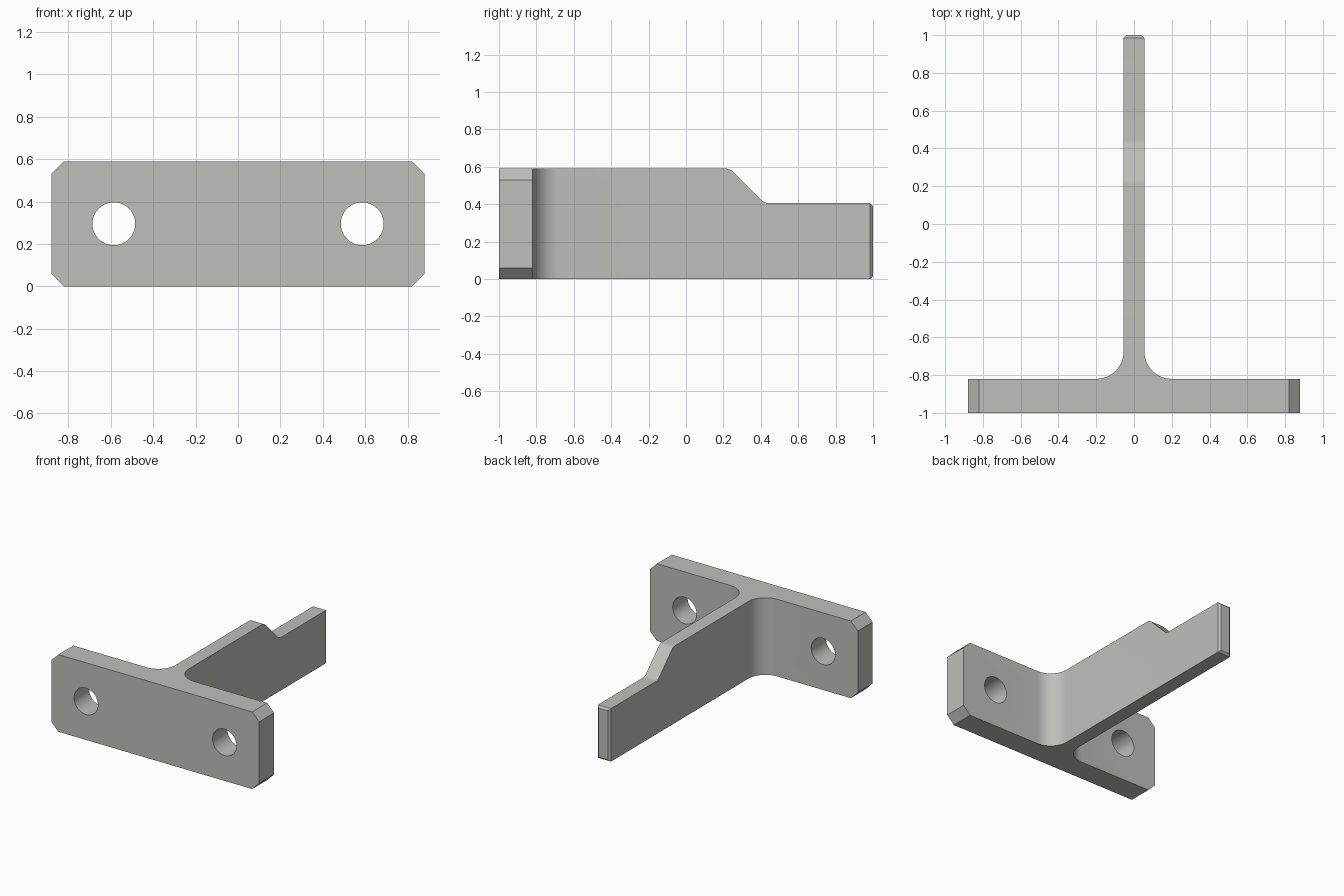
import bpy, bmesh, math
from mathutils import Matrix, Vector

if "Cube" in bpy.data.objects:
    bpy.data.objects.remove(bpy.data.objects["Cube"])


def arc(cx, cy, r, a0, a1, n=12):
    """Points on a circular arc, angles in degrees."""
    angles = [math.radians(a0 + (a1 - a0) * i / n) for i in range(n + 1)]
    return [(cx + r * math.cos(a), cy + r * math.sin(a)) for a in angles]


def prism(name, points, place, start, end):
    """Extrude a 2D outline from start to end; place maps (u, v, depth) to xyz."""
    bm = bmesh.new()
    face = bm.faces.new([bm.verts.new(place(u, v, start)) for u, v in points])
    step = Vector(place(0, 0, end)) - Vector(place(0, 0, start))
    new = bmesh.ops.extrude_face_region(bm, geom=[face])["geom"]
    bmesh.ops.translate(bm, vec=step, verts=[g for g in new if isinstance(g, bmesh.types.BMVert)])
    bmesh.ops.recalc_face_normals(bm, faces=bm.faces)
    mesh = bpy.data.meshes.new(name)
    bm.to_mesh(mesh)
    bm.free()
    obj = bpy.data.objects.new(name, mesh)
    bpy.context.collection.objects.link(obj)
    return obj


def combine(target, tool, operation):
    """Apply a boolean and discard the tool."""
    bpy.context.view_layer.objects.active = target
    mod = target.modifiers.new("cut", 'BOOLEAN')
    mod.operation, mod.solver, mod.object = operation, 'EXACT', tool
    bpy.ops.object.modifier_apply(modifier=mod.name)
    bpy.data.objects.remove(tool)


W, H = 0.88, 0.59           # half width and height of the plate
T, PLATE, R = 0.055, -0.82, 0.145   # half web thickness, plate back, fillet radius

# T-shaped plan with filleted inner corners and a chamfered web end
half = [(1, -1.1), (1, PLATE)]
half += arc(T + R, PLATE + R, R, 270, 180)
half += [(T, 0.985), (T - 0.025, 1.01)]
plan = half + [(-x, y) for x, y in reversed(half)]
bracket = prism("t_bracket", plan, lambda u, v, d: (u, v, d), -0.1, 0.7)

# Side outline: full height, rounded 45 degree step, low tongue
r = 0.06
t = r * math.tan(math.radians(22.5))
low = 0.405
side = [(-1, 0), (0.985, 0), (1, 0.015), (1, low - 0.015), (0.985, low)]
side += arc(0.42 + t, low + r, r, 270, 225, 6)
side += arc(0.235 - t, H - r, r, 45, 90, 6)
side += [(-1, H)]
combine(bracket, prism("side_cutter", side, lambda u, v, d: (d, u, v), -1.2, 1.2), 'INTERSECT')

# Front outline: chamfered plate corners (overshooting top and bottom)
c, e = 0.06, 0.05
right = [(W - c - e, -e), (W, c), (W, H - c), (W - c - e, H + e)]
front = right + [(-x, z) for x, z in reversed(right)]
combine(bracket, prism("front_cutter", front, lambda u, v, d: (u, d, v), -1.2, 1.2), 'INTERSECT')

# Two bolt holes through the plate
for s in (-1, 1):
    ring = arc(s * 0.586, H / 2, 0.101, 0, 360, 48)[:-1]
    combine(bracket, prism("hole_cutter", ring, lambda u, v, d: (u, d, v), -1.2, -0.6), 'DIFFERENCE')

# Finish
grey = bpy.data.materials.new("warm_grey")
grey.diffuse_color = (0.52, 0.52, 0.49, 1)
grey.use_nodes = True
grey.node_tree.nodes["Principled BSDF"].inputs["Base Color"].default_value = grey.diffuse_color
bracket.data.materials.clear()
bracket.data.materials.append(grey)
for p in bracket.data.polygons:
    p.material_index = 0
bpy.ops.object.select_all(action='DESELECT')
bracket.select_set(True)
bpy.context.view_layer.objects.active = bracket
bpy.ops.object.shade_smooth_by_angle(angle=math.radians(20))
